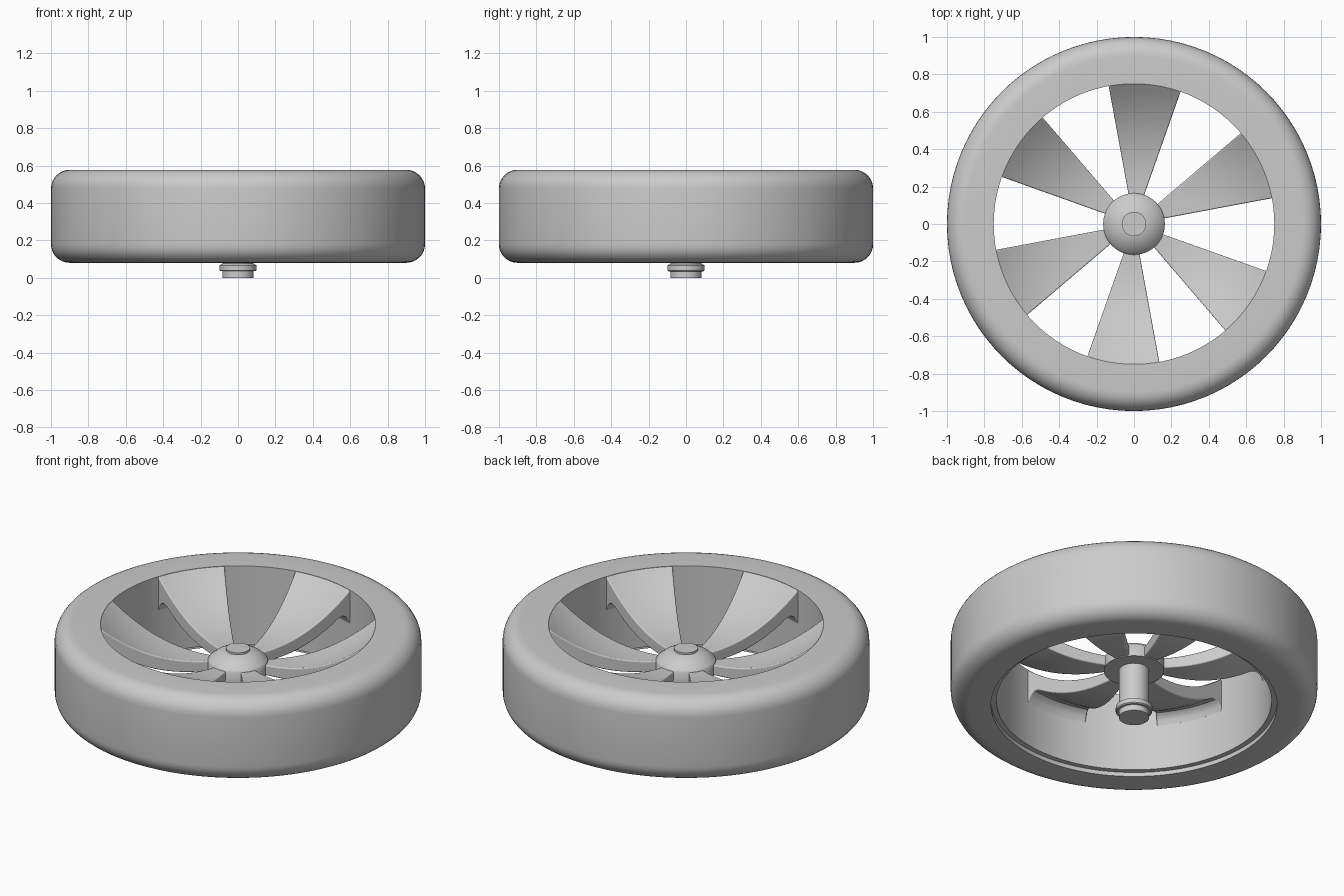
import bpy, bmesh
from math import cos, sin, pi, radians
from mathutils import Vector

cube = bpy.data.objects.get("Cube")
if cube:
    bpy.data.objects.remove(cube, do_unlink=True)

grey = bpy.data.materials.new("light_grey")
grey.use_nodes = True
COLOUR = (0.6, 0.6, 0.6, 1)
grey.diffuse_color = COLOUR
grey.node_tree.nodes["Principled BSDF"].inputs["Base Color"].default_value = COLOUR


def spin_profile(name, points, steps, start=0.0, sweep=2 * pi, closed=True):
    """Turn a radius/height profile around z; a partial sweep gets end caps."""
    full = sweep > 6.28
    bm = bmesh.new()
    count = steps if full else steps + 1
    rings = []
    for i in range(count):
        a = start + sweep * i / steps
        rings.append([bm.verts.new((r * cos(a), r * sin(a), z)) for r, z in points])
    n = len(points)
    for i in range(steps):
        a, b = rings[i], rings[(i + 1) % count]
        for j in range(n if closed else n - 1):
            k = (j + 1) % n
            bm.faces.new((a[j], b[j], b[k], a[k]))
    if not full:
        bm.faces.new(rings[0])
        bm.faces.new(rings[-1])
    bmesh.ops.remove_doubles(bm, verts=bm.verts, dist=1e-5)
    bmesh.ops.recalc_face_normals(bm, faces=bm.faces)
    mesh = bpy.data.meshes.new(name)
    bm.to_mesh(mesh)
    bm.free()
    mesh.materials.append(grey)
    obj = bpy.data.objects.new(name, mesh)
    bpy.context.collection.objects.link(obj)
    return obj


def smooth(obj, angle=35):
    bpy.ops.object.select_all(action='DESELECT')
    obj.select_set(True)
    bpy.context.view_layer.objects.active = obj
    bpy.ops.object.shade_smooth_by_angle(angle=radians(angle))


def arc(cx, cz, radius, a0, a1, steps=8):
    return [(cx + radius * cos(radians(a0 + (a1 - a0) * i / steps)),
             cz + radius * sin(radians(a0 + (a1 - a0) * i / steps)))
            for i in range(steps + 1)]


# Rounded tyre and barrel with a stepped lower lip
BOTTOM, TOP, INNER, ROUND = 0.08, 0.577, 0.75, 0.1
tyre = ([(INNER, TOP)]
        + arc(1 - ROUND, TOP - ROUND, ROUND, 90, 0)
        + arc(1 - ROUND, BOTTOM + ROUND, ROUND, 0, -90)
        + [(0.78, BOTTOM), (0.78, BOTTOM + 0.025), (INNER, BOTTOM + 0.025)])
smooth(spin_profile("tyre_and_rim", tyre, 96))

# Domed hub with a small end cap
hub = [(0, 0.433), (0.065, 0.433), (0.065, 0.422), (0.085, 0.418), (0.125, 0.398),
       (0.158, 0.37), (0.165, 0.36), (0.165, 0.295), (0, 0.295)]
smooth(spin_profile("hub", hub, 48, closed=False))

# Axle with a chamfered collar
axle = [(0, 0.3), (0.083, 0.3), (0.083, 0.075), (0.09, 0.072), (0.1, 0.066),
        (0.1, 0.04), (0.094, 0.035), (0.083, 0.035), (0.083, 0), (0, 0)]
smooth(spin_profile("axle", axle, 24, closed=False))

# Six dished wedge spokes, flared where they meet the barrel
def dish(r):
    t = max(0.0, (r - 0.165) / 0.585)
    return t, 0.36 + 0.215 * t ** 2.24


def span(a, b, steps):
    return [a + (b - a) * i / steps for i in range(steps + 1)]


upper = [(r, dish(r)[1]) for r in span(0.12, 0.75, 16)] + [(0.78, 0.575)]
lower = [(r, dish(r)[1] - 0.06 - 0.04 * dish(r)[0]) for r in span(0.12, 0.68, 12)]
flare = [(0.705, 0.431), (0.725, 0.42), (0.74, 0.4), (0.75, 0.375), (0.78, 0.36)]
spoke = upper + (lower + flare)[::-1]
for i in range(6):
    obj = spin_profile(f"spoke_{i + 1}", spoke, 10,
                       radians(25.5 - 14.9 + 60 * i), radians(29.8))
    bevel = obj.modifiers.new("soft_edges", 'BEVEL')
    bevel.width = 0.01
    bevel.segments = 3
    bevel.limit_method = 'ANGLE'
    bevel.angle_limit = radians(50)
    smooth(obj)
